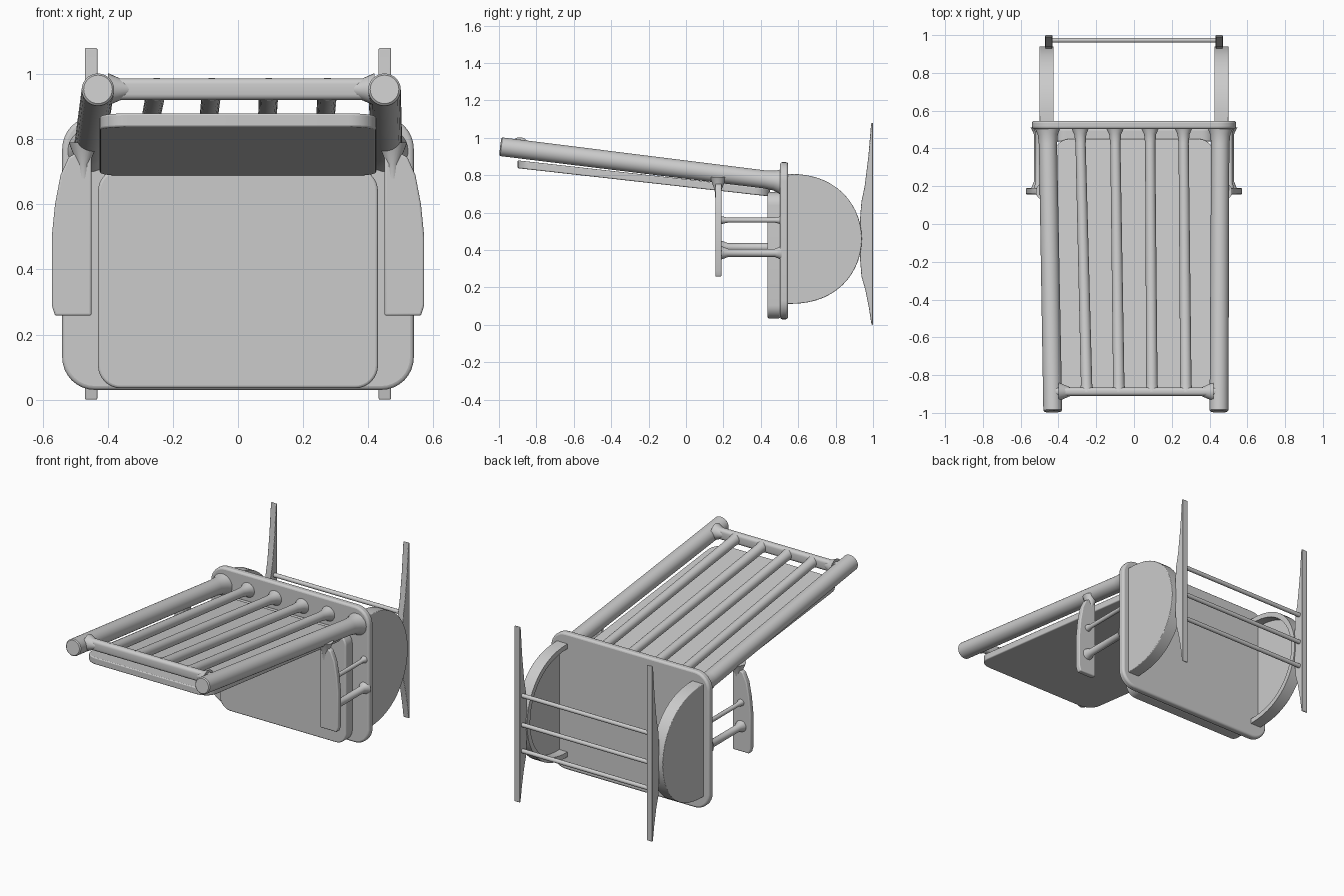
import bpy, bmesh
from math import sin, cos, pi, atan2
from mathutils import Vector

if "Cube" in bpy.data.objects:
    bpy.data.objects.remove(bpy.data.objects["Cube"])


def finish(bm, name, bevel=0.0):
    bmesh.ops.recalc_face_normals(bm, faces=bm.faces)
    mesh = bpy.data.meshes.new(name)
    bm.to_mesh(mesh)
    bm.free()
    ob = bpy.data.objects.new(name, mesh)
    bpy.context.collection.objects.link(ob)
    if bevel:
        mod = ob.modifiers.new("soft_edges", 'BEVEL')
        mod.width, mod.segments, mod.limit_method = bevel, 3, 'ANGLE'
    bpy.ops.object.select_all(action='DESELECT')
    ob.select_set(True)
    bpy.context.view_layer.objects.active = ob
    bpy.ops.object.shade_smooth_by_angle(angle=0.7)
    return ob


def prism(name, pts, place, a, b, bevel=0.0):
    """Extrude a 2D profile from depth a to depth b; place maps (u, v, depth) to 3D."""
    bm = bmesh.new()
    lo = [bm.verts.new(place(u, v, a)) for u, v in pts]
    hi = [bm.verts.new(place(u, v, b)) for u, v in pts]
    bm.faces.new(lo)
    bm.faces.new(hi)
    n = len(pts)
    for i in range(n):
        j = (i + 1) % n
        bm.faces.new((lo[i], lo[j], hi[j], hi[i]))
    return finish(bm, name, bevel)


def rod(name, p, q, stations, sides=24):
    """Round bar from p to q; stations are (fraction, radius) pairs."""
    p, q = Vector(p), Vector(q)
    rot = (q - p).to_track_quat('Z', 'Y')
    bm = bmesh.new()
    rings = []
    for t, r in stations:
        c = p.lerp(q, t)
        rings.append([bm.verts.new(c + rot @ Vector((r * cos(2 * pi * k / sides),
                      r * sin(2 * pi * k / sides), 0))) for k in range(sides)])
    bm.faces.new(rings[0])
    bm.faces.new(rings[-1])
    for A, B in zip(rings, rings[1:]):
        for k in range(sides):
            m = (k + 1) % sides
            bm.faces.new((A[k], A[m], B[m], B[k]))
    return finish(bm, name)


def rounded(u0, u1, v0, v1, r, seg=8):
    pts = []
    for cu, cv, start in ((u1 - r, v1 - r, 0), (u0 + r, v1 - r, 1),
                          (u0 + r, v0 + r, 2), (u1 - r, v0 + r, 3)):
        for k in range(seg + 1):
            t = (start + k / seg) * pi / 2
            pts.append((cu + r * cos(t), cv + r * sin(t)))
    return pts


def xz(u, v, d):
    return (u, d, v)


def yz(u, v, d):
    return (d, u, v)


# Seat board and cushion, standing upright because the chair lies tipped back
prism("seat_board", rounded(-0.54, 0.54, 0.03, 0.87, 0.1), xz, 0.503, 0.546, 0.012)
prism("seat_cushion", rounded(-0.43, 0.43, 0.035, 0.71, 0.07), xz, 0.436, 0.504, 0.008)

# Backrest posts
for s, x0, x1 in ((-1, -0.43, -0.457), (1, 0.45, 0.457)):
    rod("back_post", (x0, -0.993, 0.953), (x1, 0.51, 0.767),
        ((0, 0.044), (0.004, 0.05), (0.94, 0.048), (0.975, 0.053), (1, 0.068)), 28)

# Backrest slats
for x0, x1 in ((-0.25, -0.285), (-0.08, -0.1), (0.095, 0.085), (0.275, 0.262)):
    rod("back_slat", (x0, -0.89, 0.953), (x1, 0.51, 0.778),
        ((0, 0.036), (0.03, 0.03), (0.94, 0.027), (0.975, 0.032), (1, 0.048)))

# Crossbar at the top of the backrest
prism("back_crossbar", rounded(-0.91, -0.865, 0.92, 0.987, 0.018, 4), yz, -0.42, 0.44)
for x, s in ((-0.385, 1), (0.405, -1)):
    rod("crossbar_joint", (x - 0.015 * s, -0.888, 0.953), (x + 0.05 * s, -0.888, 0.953),
        ((0, 0.05), (0.5, 0.036), (1, 0.022)))


# Backrest cushion, a sloping sheet under the slats
def slope(u, v, d):
    return (u, v, 0.737 - 0.112 * v + d)


prism("back_cushion", rounded(-0.425, 0.425, -0.9, 0.45, 0.085), slope, 0.0, 0.042, 0.006)

# Armrests with two spindles each
arm = [(0.45, 0.258), (0.562, 0.258), (0.572, 0.29), (0.572, 0.5), (0.562, 0.6),
       (0.545, 0.69), (0.52, 0.745), (0.49, 0.762), (0.45, 0.745)]
for s in (-1, 1):
    prism("armrest", [(s * u, v) for u, v in arm], xz, 0.157, 0.19, 0.006)
    rod("arm_root", (s * 0.475, 0.172, 0.68), (s * 0.475, 0.172, 0.79),
        ((0, 0.016), (0.4, 0.019), (1, 0.045)))
    low = 0.385 if s > 0 else 0.415
    for z, r in ((0.56, 0.013), (low, 0.022)):
        rod("arm_spindle", (s * 0.508, 0.17, z), (s * 0.508, 0.51, z),
            ((0, r * 1.8), (0.08, r * 1.5), (0.16, r), (0.9, r), (0.96, r * 1.4), (1, r * 1.8)), 16)

# Half-round legs: thin outer disc with a curved rim on the inside
N = 28


def arc(a, b):
    return [(0.54 + a * abs(cos(t)) ** 0.85, 0.46 + b * sin(t))
            for t in (-pi / 2 + pi * k / N for k in range(N + 1))]


outer, inner = arc(0.4, 0.348), arc(0.37, 0.318)
rocker = [(1.0, 0.0), (1.0, 1.08), (0.99, 1.08), (0.975, 0.9), (0.955, 0.74), (0.938, 0.66),
          (0.93, 0.56), (0.93, 0.36), (0.938, 0.26), (0.958, 0.19), (0.978, 0.09), (0.992, 0.0)]
for s in (-1, 1):
    prism("leg_disc", outer, yz, s * 0.48, s * 0.5, 0.004)
    prism("leg_rim", outer + inner[::-1], yz, s * 0.425, s * 0.485)
    # Rockers
    prism("rocker", rocker, lambda u, v, d: (d, u, v), s * 0.432, s * 0.47, 0.004)

# Stretchers between the rockers
for z in (0.65, 0.47, 0.31):
    rod("stretcher", (-0.45, 0.973, z), (0.45, 0.973, z), ((0, 0.013), (1, 0.013)), 14)
